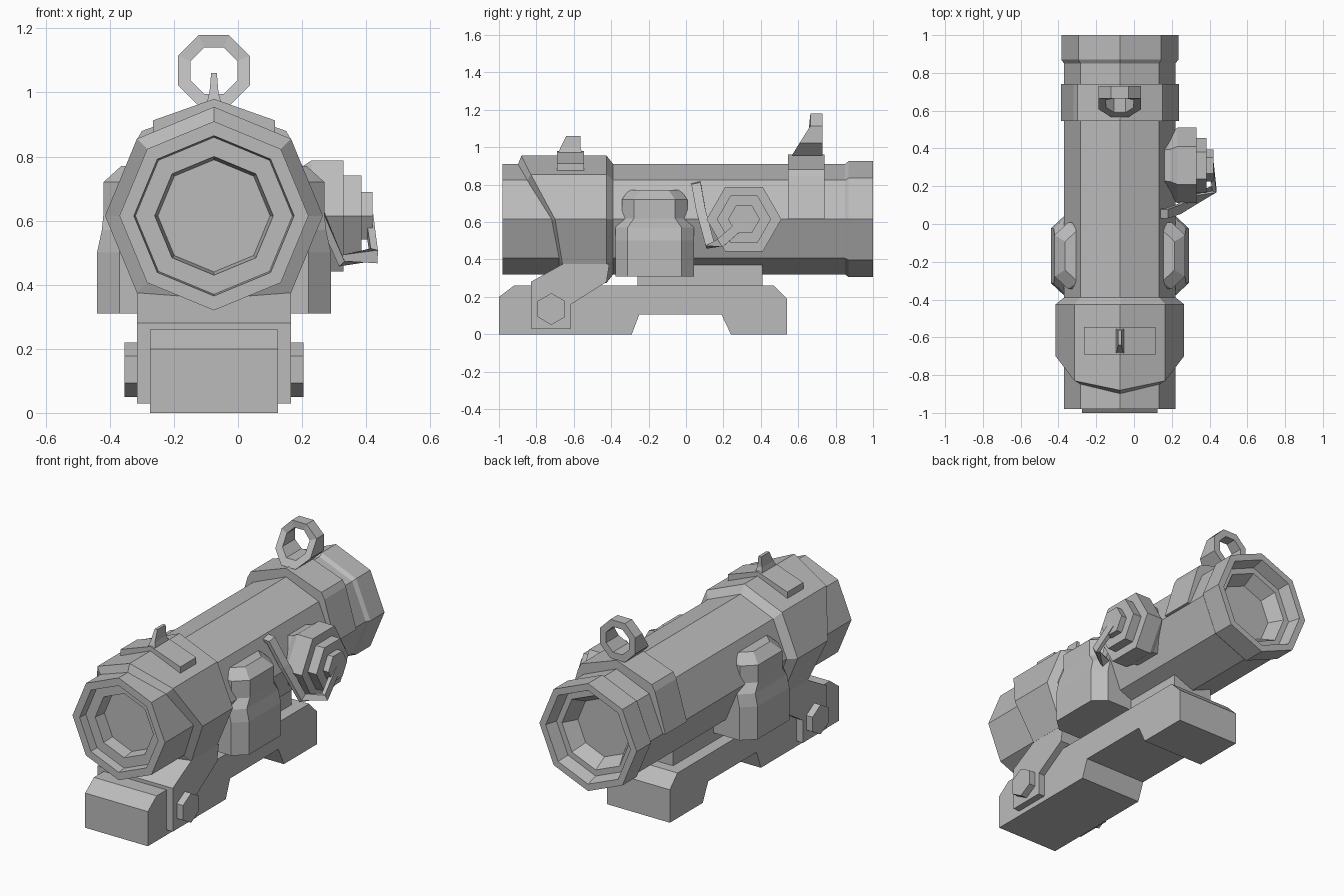
import bpy, bmesh, math
from mathutils import Vector

if bpy.data.objects.get("Cube"):
    bpy.data.objects.remove(bpy.data.objects["Cube"])

CX, CZ = -0.075, 0.615          # tube axis
GREY = (0.5, 0.5, 0.5, 1)
mat = bpy.data.materials.new("plain_grey")
mat.use_nodes = True
mat.diffuse_color = GREY
mat.node_tree.nodes["Principled BSDF"].inputs["Base Color"].default_value = GREY


def loft(name, rings, caps=True, closed=False):
    """Skin a list of equally long point loops."""
    bm = bmesh.new()
    loops = [[bm.verts.new(p) for p in ring] for ring in rings]
    pairs = list(zip(loops, loops[1:]))
    if closed:
        pairs.append((loops[-1], loops[0]))
    for a, b in pairs:
        for i in range(len(a)):
            j = (i + 1) % len(a)
            bm.faces.new((a[i], a[j], b[j], b[i]))
    if caps and not closed:
        bm.faces.new(loops[0])
        bm.faces.new(loops[-1])
    bmesh.ops.recalc_face_normals(bm, faces=bm.faces)
    mesh = bpy.data.meshes.new(name)
    bm.to_mesh(mesh)
    bm.free()
    mesh.materials.append(mat)
    ob = bpy.data.objects.new(name, mesh)
    bpy.context.collection.objects.link(ob)
    return ob


def octagon(r, y):
    """Octagon round the tube axis, corner on top; y may be a list per corner."""
    ys = y if isinstance(y, list) else [y] * 8
    return [(CX + r * math.sin(i * math.pi / 4), ys[i],
             CZ + r * math.cos(i * math.pi / 4)) for i in range(8)]


def side_prism(name, profile, half, cx=CX):
    """Extrude a y-z profile across x."""
    return loft(name, [[(cx + s * half, y, z) for y, z in profile] for s in (-1, 1)])


def front_prism(name, profile, y0, y1):
    """Extrude an x-z profile (relative to the axis) along y."""
    return loft(name, [[(CX + x, y, CZ + z) for x, z in profile] for y in (y0, y1)])


def hexes(name, steps, y, z, turn=0):
    """Stepped hexagonal stack along x, from (x, radius) pairs."""
    return loft(name, [[(x, y + r * math.cos(turn + i * math.pi / 3),
                         z + r * math.sin(turn + i * math.pi / 3)) for i in range(6)]
                       for x, r in steps])


# Main tube with stepped recesses at both ends
tube = [(0.175, -0.86), (0.185, -0.93), (0.245, -0.93), (0.25, -0.98), (0.295, -0.98),
        (0.295, 0.85), (0.31, 0.87), (0.31, 1.0), (0.27, 1.0), (0.25, 0.93),
        (0.215, 0.93), (0.17, 0.85)]
loft("main_tube", [octagon(r, y) for r, y in tube])

# Front collar with swept front edge
sweep = [-0.88, -0.83, -0.70, -0.66, -0.66, -0.66, -0.70, -0.83]
loft("front_collar", [octagon(0.29, [y - 0.02 for y in sweep]),
                      octagon(0.34, sweep), octagon(0.34, -0.425), octagon(0.29, -0.385)])

# Mounting foot under the collar, and its bolts
side_prism("collar_foot", [(-0.66, 0.375), (-0.83, 0.28), (-0.83, 0.03), (-0.615, 0.03),
                           (-0.615, 0.16), (-0.425, 0.28), (-0.41, 0.375)], 0.24)
for s, side in ((1, "left"), (-1, "right")):
    hexes(side + "_bolt", [(CX + s * 0.2, 0.085), (CX + s * 0.28, 0.085)],
          -0.72, 0.135, math.pi / 6)

# Mounting rail and spacer
side_prism("mount_rail", [(-1, 0), (-1, 0.2), (-0.92, 0.26), (0.47, 0.26), (0.54, 0.19),
                          (0.54, 0), (0.24, 0), (0.19, 0.105), (-0.25, 0.105),
                          (-0.29, 0)], 0.2)
side_prism("rail_spacer", [(-0.26, 0.25), (0.41, 0.25), (0.41, 0.37), (-0.26, 0.37)], 0.13)

# Side housings, one on each flank
levels = [(0.31, 0.365, 0.21), (0.5, 0.365, 0.21), (0.57, 0.35, 0.21),
          (0.62, 0.345, 0.175), (0.72, 0.345, 0.175), (0.77, 0.29, 0.14)]
for s, side in ((1, "left"), (-1, "right")):
    rings = []
    for z, w, h in levels:
        plan = [(0.08, -h), (w - 0.07, -h), (w, -h + 0.065),
                (w, h - 0.065), (w - 0.07, h), (0.08, h)]
        rings.append([(CX + s * x, -0.168 + y, z) for x, y in plan])
    loft(side + "_housing", rings)

# Stepped adjustment knob
hexes("adjustment_knob", [(0.08, 0.15), (0.19, 0.17), (0.23, 0.2), (0.33, 0.2), (0.33, 0.145),
                          (0.385, 0.145), (0.385, 0.085), (0.42, 0.085)], 0.31, 0.615)

# Retaining strap from the tube to the knob
path = [(0.14, 0.055, 0.80), (0.17, 0.055, 0.80), (0.24, 0.08, 0.66), (0.32, 0.13, 0.475),
        (0.425, 0.185, 0.49), (0.41, 0.31, 0.60)]
points = [Vector(p) for p in path]
rings = []
for i, p in enumerate(points):
    t = (points[min(i + 1, len(points) - 1)] - points[max(i - 1, 0)]).normalized()
    across = (Vector((0, 1, 0.25)) if i < 4 else Vector((0, -0.6, 0.8)))
    across = (across - t * across.dot(t)).normalized()
    thick = t.cross(across) * 0.012
    across *= 0.025
    rings.append([p + across + thick, p - across + thick,
                  p - across - thick, p + across - thick])
loft("knob_strap", rings)

# Rear saddle over the upper half of the tube
upper = [(0, 0.345), (0.225, 0.265), (0.245, 0.23), (0.312, 0)]
saddle = upper + [(-x, z) for x, z in reversed(upper[1:])]
front_prism("rear_saddle", saddle, 0.545, 0.74)

# Rear ring sight, its lower half swept forward
def sight_ring(r, front):
    ring = []
    for i in range(8):
        a = math.pi / 8 + i * math.pi / 4
        z = 1.068 + r * math.sin(a)
        y = (0.665 - 0.45 * max(0, 1.11 - z) ** 0.95 * 1.3) if front else 0.73
        ring.append((CX + r * math.cos(a), y, z))
    return ring

loft("ring_sight", [sight_ring(0.121, True), sight_ring(0.121, False),
                    sight_ring(0.079, False), sight_ring(0.079, True)], closed=True)

# Front blade sight on a chevron base
front_prism("blade_base", [(0, 0.365), (0.19, 0.298), (0.19, 0.23), (0, 0.3),
                           (-0.19, 0.23), (-0.19, 0.298)], -0.69, -0.545)
blade = [(0.026, -0.69, -0.55, 0.955), (0.014, -0.67, -0.565, 1.0),
         (0.009, -0.64, -0.565, 1.06)]
loft("blade_sight", [[(CX - w, y0, z), (CX + w, y0, z), (CX + w, y1, z), (CX - w, y1, z)]
                     for w, y0, y1, z in blade])
